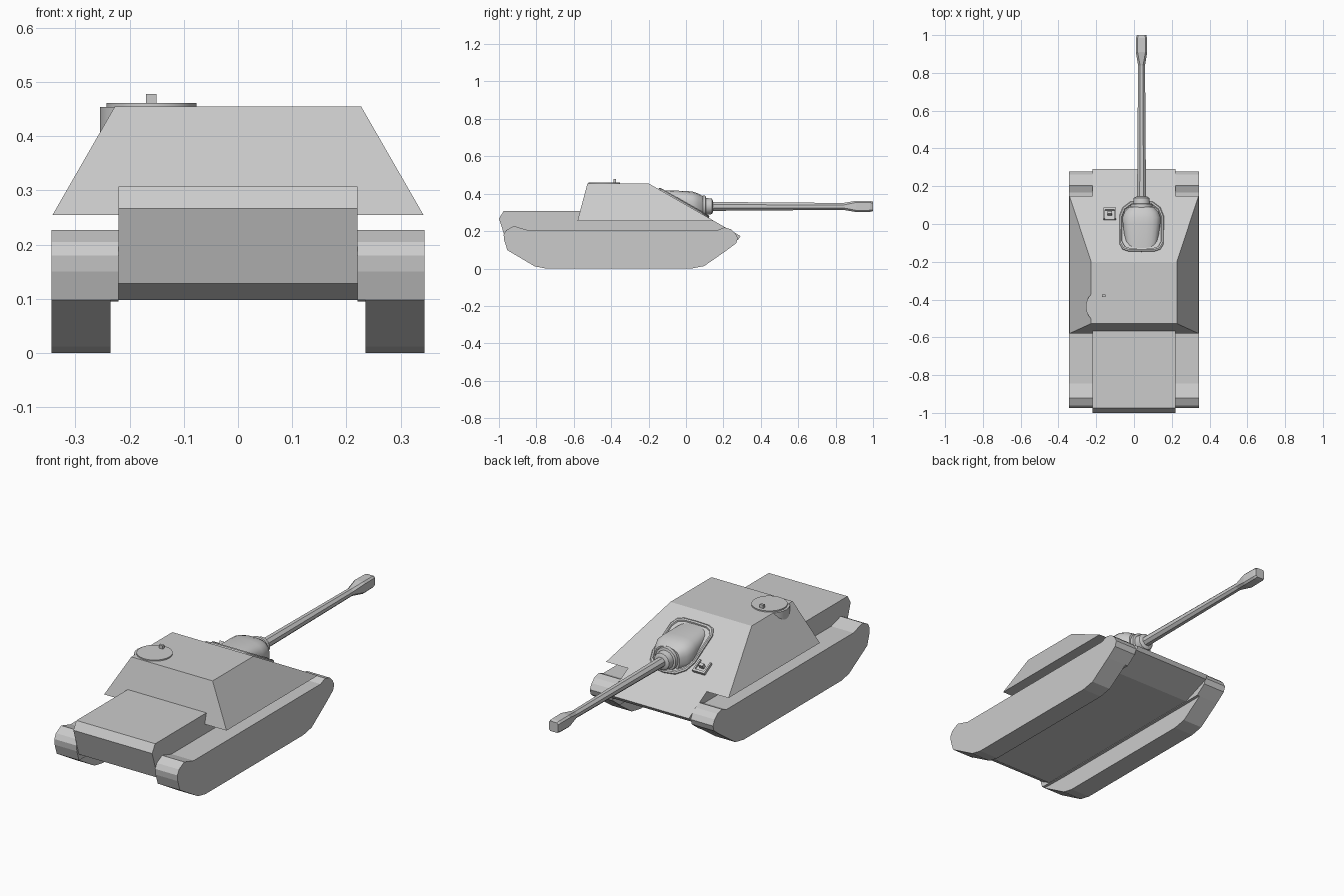
import bpy, bmesh, math
from mathutils import Vector

if "Cube" in bpy.data.objects:
    bpy.data.objects.remove(bpy.data.objects["Cube"])

GX = 0.04                      # gun axis x
SLOPE = 0.573                  # glacis slope


def glacis(y):
    return 0.455 - SLOPE * (y + 0.2)


def finish(name, bm, smooth=None):
    bmesh.ops.remove_doubles(bm, verts=bm.verts, dist=1e-5)
    bmesh.ops.recalc_face_normals(bm, faces=bm.faces)
    me = bpy.data.meshes.new(name)
    bm.to_mesh(me)
    bm.free()
    ob = bpy.data.objects.new(name, me)
    bpy.context.collection.objects.link(ob)
    if smooth:
        bpy.ops.object.select_all(action='DESELECT')
        ob.select_set(True)
        bpy.context.view_layer.objects.active = ob
        bpy.ops.object.shade_smooth_by_angle(angle=math.radians(smooth))
    return ob


def loft(name, rings, smooth=None):
    """Skin a list of equal-length point rings and cap both ends."""
    bm = bmesh.new()
    vs = [[bm.verts.new(p) for p in r] for r in rings]
    n = len(vs[0])
    for a, b in zip(vs, vs[1:]):
        for i in range(n):
            bm.faces.new((a[i], a[(i + 1) % n], b[(i + 1) % n], b[i]))
    bm.faces.new(vs[0])
    bm.faces.new(vs[-1])
    return finish(name, bm, smooth)


def side_extrude(name, profile, x0, x1):
    return loft(name, [[(x, y, z) for y, z in profile] for x in (x0, x1)])


def box(name, c, s):
    x, y, z = (v / 2 for v in s)
    return loft(name, [[(c[0] + a * x, c[1] + b * y, c[2] + k * z)
                        for a, b in ((-1, -1), (1, -1), (1, 1), (-1, 1))] for k in (-1, 1)])


def section(y, cz, hw, hh, n, p):
    """Superellipse ring across the gun axis; small p gives a squarer ring."""
    pts = []
    for i in range(n):
        t = math.tau * (i + 0.5) / n
        c, s = math.cos(t), math.sin(t)
        pts.append((GX + hw * math.copysign(abs(c) ** p, c), y,
                    cz + hh * math.copysign(abs(s) ** p, s)))
    return pts


def disc(name, x, y, z0, z1, r, n=24):
    return loft(name, [[(x + r * math.cos(math.tau * i / n), y + r * math.sin(math.tau * i / n), z)
                        for i in range(n)] for z in (z0, z1)], 30)


# Tracks, with a slightly wider upper guard on the inner side
track = [(-0.75, 0), (-0.81, 0.012), (-0.955, 0.098), (-0.972, 0.15), (-0.975, 0.18),
         (-0.962, 0.205), (-0.92, 0.227), (-0.845, 0.205), (0.167, 0.205), (0.205, 0.22),
         (0.24, 0.21), (0.262, 0.19), (0.277, 0.163), (0.268, 0.135), (0.215, 0.095),
         (0.097, 0.013), (0.03, 0)]
guard = [(y, max(z, 0.095)) for y, z in track]
for side, sx in (("left", -1), ("right", 1)):
    side_extrude(side + "_track", track, sx * 0.235, sx * 0.344)
    side_extrude(side + "_track_guard", guard, sx * 0.22, sx * 0.236)

# Hull with engine deck and lower nose
side_extrude("hull", [(-0.90, 0.098), (-0.955, 0.128), (-1.0, 0.267), (-0.975, 0.307),
                      (0.058, 0.307), (0.292, 0.173), (0.28, 0.155), (0.13, 0.098)],
             -0.22, 0.22)

# Sloped casemate
def plan(w, y0, y1, z):
    return [(-w, y0, z), (w, y0, z), (w, y1, z), (-w, y1, z)]

loft("casemate", [plan(0.342, -0.58, 0.149, 0.255), plan(0.227, -0.527, -0.2, 0.455)])

# Commander hatch, its side bulge and periscope
disc("cupola_bulge", -0.165, -0.437, 0.405, 0.454, 0.09)
disc("commander_hatch", -0.16, -0.437, 0.45, 0.461, 0.083)
box("hatch_periscope", (-0.16, -0.38, 0.465), (0.02, 0.013, 0.026))

# Mantlet collar: rounded raised rim lying on the glacis
half = [(0.0, -0.147), (0.07, -0.145), (0.1, -0.135), (0.117, -0.105), (0.118, 0.04),
        (0.1, 0.085), (0.06, 0.115), (0.0, 0.122)]
outline = half + [(-x, y) for x, y in half[-2:0:-1]]
nrm = Vector((0, SLOPE, 1)).normalized()

def on_glacis(scale, h):
    pts = []
    for x, y in outline:
        yy = -0.015 + (y + 0.015) * scale
        pts.append(Vector((GX + x * scale, yy, glacis(yy))) + nrm * h)
    return pts

loft("mantlet_collar", [on_glacis(1.0, -0.01), on_glacis(1.0, 0.006), on_glacis(0.96, 0.011),
                        on_glacis(0.9, 0.011), on_glacis(0.88, 0.004)], 30)

# Bulbous mantlet: (y, centre z, half width, half height)
loft("mantlet", [section(y, z, w, h, 20, 0.7) for y, z, w, h in (
    (-0.13, 0.385, 0.075, 0.033), (-0.09, 0.372, 0.087, 0.046), (0.0, 0.345, 0.1, 0.07),
    (0.035, 0.34, 0.102, 0.072), (0.065, 0.336, 0.09, 0.066), (0.09, 0.332, 0.066, 0.055))], 35)
loft("mantlet_nose", [section(y, 0.332, w, w, 16, 1) for y, w in (
    (0.08, 0.056), (0.095, 0.06), (0.105, 0.057), (0.108, 0.046), (0.138, 0.042),
    (0.145, 0.03))], 35)

# Gun barrel with squared muzzle
loft("gun_barrel", [section(y, 0.332, w, w, 8, p) for y, w, p in (
    (0.1, 0.026, 1), (0.84, 0.02, 1), (0.91, 0.031, 0.4), (0.985, 0.03, 0.4), (1.0, 0.026, 0.4))])

# Driver periscope hood on the glacis: base plate, side walls and lens block
def plate(name, x0, x1, y0, y1, h):
    loft(name, [[Vector((x, y, glacis(y))) + nrm * k for x, y in
                 ((x0, y0), (x1, y0), (x1, y1), (x0, y1))] for k in (-0.01, h)])

plate("periscope_base", -0.162, -0.095, 0.022, 0.08, 0.005)
for name, a, b in (("left", -0.162, -0.154), ("right", -0.103, -0.095)):
    plate("periscope_wall_" + name, a, b, 0.022, 0.08, 0.014)
plate("periscope_back", -0.162, -0.095, 0.07, 0.08, 0.014)
plate("driver_periscope", -0.14, -0.117, 0.042, 0.056, 0.026)
